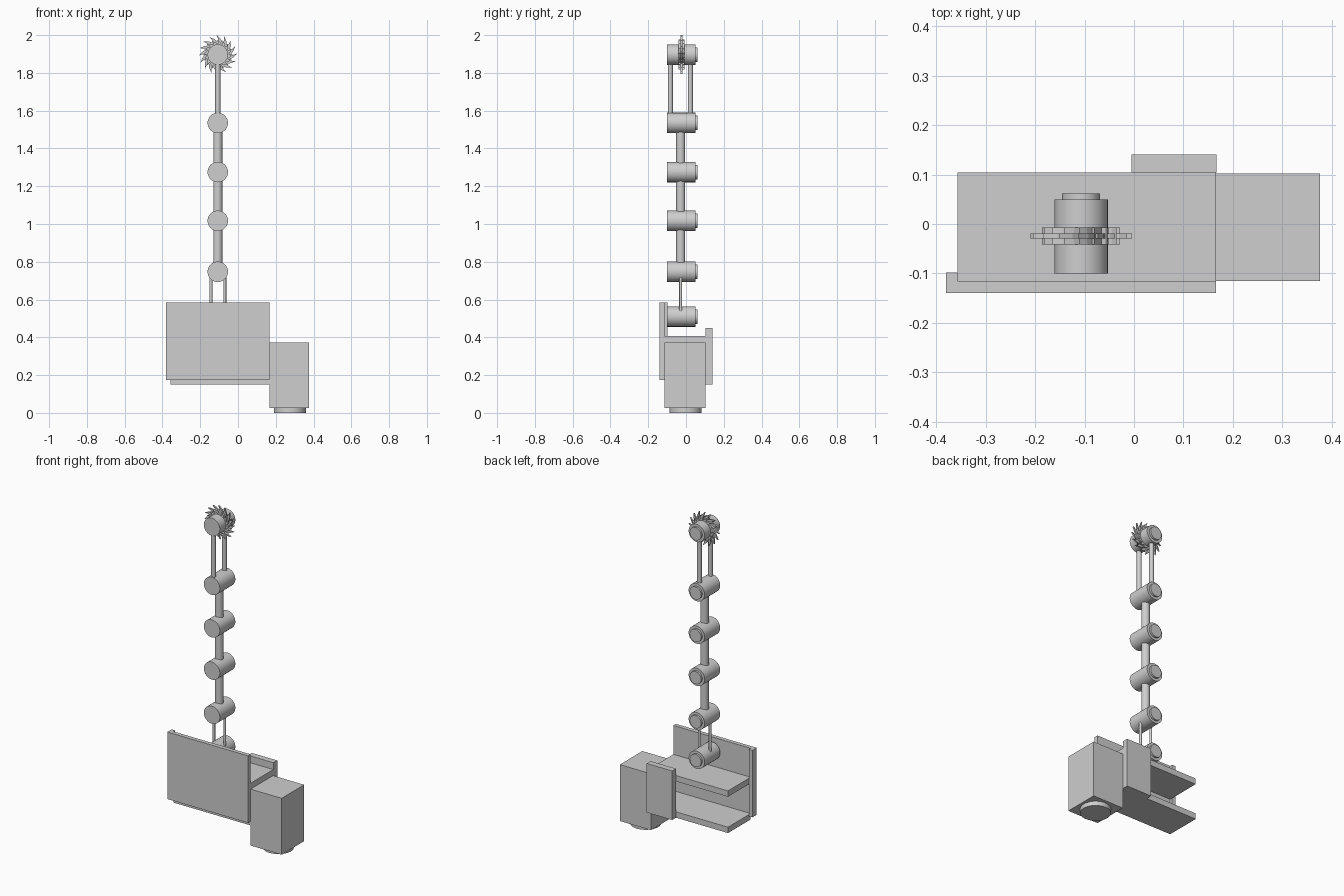
import bpy, bmesh, math
from mathutils import Matrix

if "Cube" in bpy.data.objects:
    bpy.data.objects.remove(bpy.data.objects["Cube"])

grey = bpy.data.materials.new("light_grey")
grey.diffuse_color = (0.62, 0.62, 0.62, 1)
grey.use_nodes = True
grey.node_tree.nodes["Principled BSDF"].inputs["Base Color"].default_value = grey.diffuse_color

AX, AY = -0.107, -0.025          # arm centre line


def finish(name, bm, smooth=False):
    bmesh.ops.recalc_face_normals(bm, faces=bm.faces)
    me = bpy.data.meshes.new(name)
    bm.to_mesh(me)
    bm.free()
    me.materials.append(grey)
    ob = bpy.data.objects.new(name, me)
    bpy.context.collection.objects.link(ob)
    if smooth:
        bpy.ops.object.select_all(action='DESELECT')
        ob.select_set(True)
        bpy.context.view_layer.objects.active = ob
        bpy.ops.object.shade_smooth_by_angle(angle=math.radians(30))
    return ob


def box(name, x0, x1, y0, y1, z0, z1):
    bm = bmesh.new()
    m = Matrix.Translation(((x0 + x1) / 2, (y0 + y1) / 2, (z0 + z1) / 2))
    m = m @ Matrix.Diagonal((x1 - x0, y1 - y0, z1 - z0, 1))
    bmesh.ops.create_cube(bm, size=1, matrix=m)
    return finish(name, bm)


def add_cyl(bm, r, centre, length, along_y=False):
    m = Matrix.Translation(centre)
    if along_y:
        m = m @ Matrix.Rotation(math.pi / 2, 4, 'X')
    bmesh.ops.create_cone(bm, cap_ends=True, segments=48, radius1=r,
                          radius2=r, depth=length, matrix=m)


def rod(name, r, x, y, z0, z1):
    bm = bmesh.new()
    add_cyl(bm, r, (x, y, (z0 + z1) / 2), z1 - z0)
    return finish(name, bm, True)


def saw(name, root, tip, y0, y1, z, teeth=16):
    # Toothed disc with swept, slightly curved teeth
    bm = bmesh.new()
    step = 2 * math.pi / teeth
    ring = []
    for i in range(teeth):
        for f, r in ((0, root), (0.55, root + 0.45 * (tip - root)),
                     (1.15, tip), (0.95, root + 0.4 * (tip - root))):
            a = (i + f) * step
            ring.append(bm.verts.new((AX + r * math.cos(a), y0,
                                      z + r * math.sin(a))))
    face = bm.faces.new(ring)
    ext = bmesh.ops.extrude_face_region(bm, geom=[face])
    for v in ext["geom"]:
        if isinstance(v, bmesh.types.BMVert):
            v.co.y = y1
    return finish(name, bm)


# Base frame: front plate with a lip, two shelves and a back plate
box("front_plate", -0.38, 0.166, -0.14, -0.115, 0.175, 0.585)
box("front_plate_lip", -0.38, -0.357, -0.115, -0.098, 0.175, 0.585)
box("upper_shelf", -0.357, 0.166, -0.115, 0.104, 0.372, 0.408)
box("lower_shelf", -0.357, 0.166, -0.115, 0.104, 0.15, 0.186)
box("back_plate", -0.005, 0.167, 0.104, 0.141, 0.15, 0.45)

# Motor housing with a round foot underneath
box("motor_housing", 0.166, 0.376, -0.115, 0.102, 0.027, 0.372)
bm = bmesh.new()
add_cyl(bm, 0.085, (0.275, -0.002, 0.015), 0.03)
finish("motor_foot", bm, True)

# Arm joints, each a drum with a smaller cap at the back
joints = (0.51, 0.747, 1.017, 1.275, 1.535, 1.897)
for i, z in enumerate(joints):
    bm = bmesh.new()
    add_cyl(bm, 0.054, (AX, AY, z), 0.15, True)
    finish(f"joint_{i + 1}", bm, True)
    bm = bmesh.new()
    add_cyl(bm, 0.0385, (AX, 0.055, z), 0.014, True)
    finish(f"joint_cap_{i + 1}", bm, True)

# Thin lower rods side by side, single middle tubes, paired upper rods
for s in (-1, 1):
    rod("lower_rod", 0.008, AX + s * 0.037, -0.028, joints[0], joints[1])
    rod("upper_rod", 0.0135, AX, -0.03 + s * 0.053, joints[4], joints[5])
for a, b in zip(joints[1:4], joints[2:5]):
    rod("arm_tube", 0.024, AX, -0.028, a, b)

# Cutting wheel: thin saw blade with a thicker toothed hub
saw("saw_blade", 0.068, 0.103, -0.029, -0.019, joints[5])
saw("saw_hub", 0.058, 0.079, -0.041, -0.007, joints[5])
